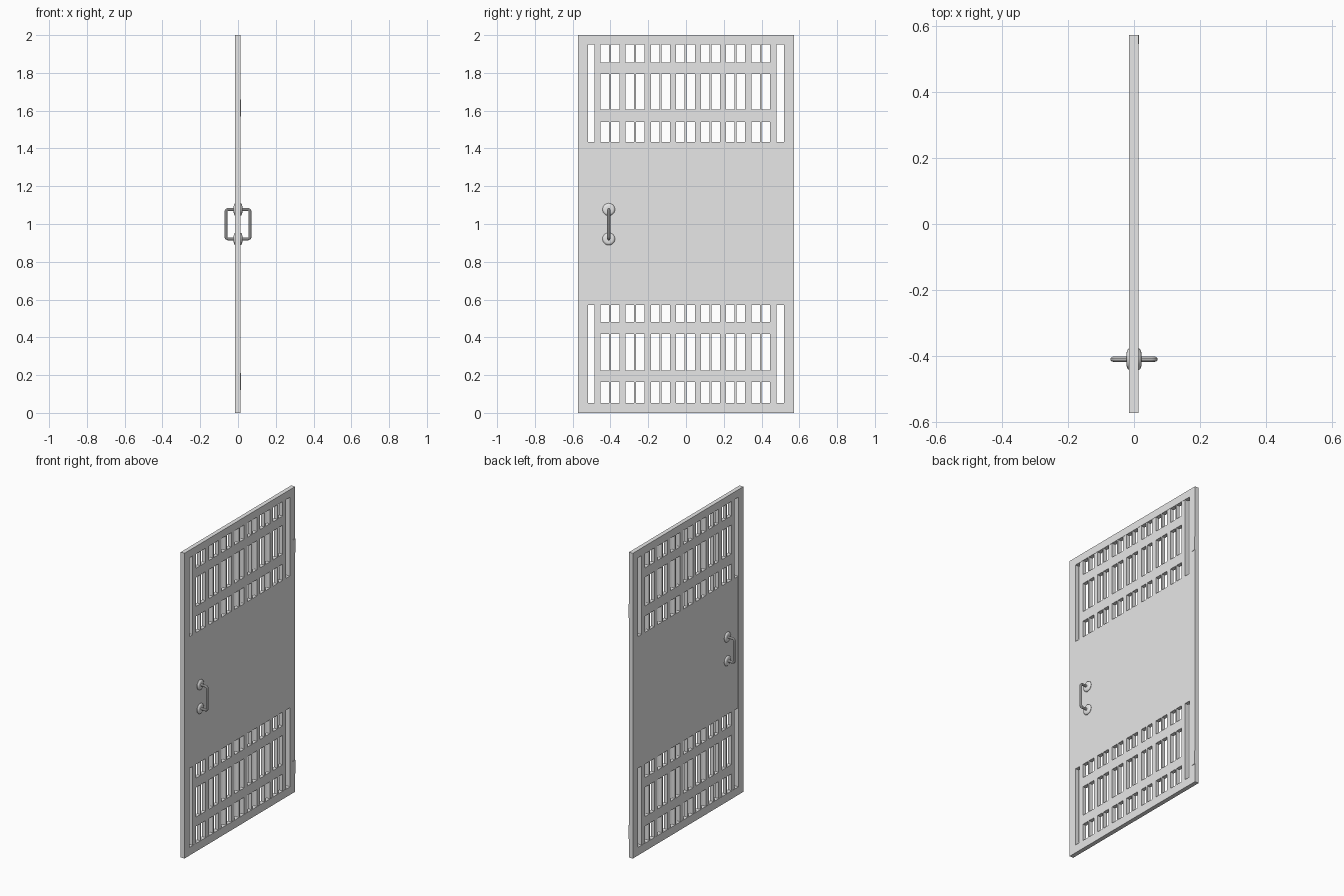
import bpy, bmesh, math
from mathutils import Matrix, Vector

cube = bpy.data.objects.get("Cube")
if cube:
    bpy.data.objects.remove(cube, do_unlink=True)

grey = bpy.data.materials.new("plain grey")
grey.use_nodes = True
grey.diffuse_color = (0.8, 0.8, 0.8, 1)
grey.node_tree.nodes["Principled BSDF"].inputs["Base Color"].default_value = (0.8, 0.8, 0.8, 1)


def add_object(name, data):
    ob = bpy.data.objects.new(name, data)
    bpy.context.collection.objects.link(ob)
    data.materials.append(grey)
    return ob


def mesh_object(name, bm):
    me = bpy.data.meshes.new(name)
    bm.to_mesh(me)
    bm.free()
    return add_object(name, me)


def activate(ob):
    bpy.ops.object.select_all(action='DESELECT')
    ob.select_set(True)
    bpy.context.view_layer.objects.active = ob


# Door layout: outer size, frame opening, slots and window rows
HALF, INNER = 0.572, 0.52
LOW, HIGH = 0.053, 1.95
SHIFT = -0.003
rows = [(LOW, 0.164), (0.225, 0.418), (0.48, 0.57),
        (1.433, 1.54), (1.605, 1.795), (1.855, HIGH)]
grilles = [(LOW, 0.57), (1.433, HIGH)]
slots = [(-INNER, -0.485), (0.48, INNER)]
panes = []
for i in range(-3, 4):
    c = SHIFT + i * 0.133
    panes += [(c - 0.05, c - 0.005), (c + 0.005, c + 0.05)]

y_cuts = sorted({-HALF, HALF} | {v for span in slots + panes for v in span})
z_cuts = sorted({0.0, 2.0} | {v for span in rows for v in span})


def inside(v, spans):
    return any(a < v < b for a, b in spans)


def in_frame(y, z):
    return abs(y) > INNER or not LOW < z < HIGH


def in_infill(y, z):
    if in_frame(y, z):
        return False
    pane = inside(y, panes) and inside(z, rows)
    slot = inside(y, slots) and inside(z, grilles)
    return not (pane or slot)


def plate(name, keep, thickness):
    """Sheet of grid cells chosen by a rule, thickened about the door plane."""
    bm = bmesh.new()
    for y0, y1 in zip(y_cuts, y_cuts[1:]):
        for z0, z1 in zip(z_cuts, z_cuts[1:]):
            if keep((y0 + y1) / 2, (z0 + z1) / 2):
                corners = [(y0, z0), (y1, z0), (y1, z1), (y0, z1)]
                bm.faces.new([bm.verts.new((-0.001, y, z)) for y, z in corners])
    bmesh.ops.remove_doubles(bm, verts=bm.verts, dist=1e-5)
    ob = mesh_object(name, bm)
    solid = ob.modifiers.new("thickness", 'SOLIDIFY')
    solid.thickness = thickness
    solid.offset = 0
    activate(ob)
    bpy.ops.object.modifier_apply(modifier=solid.name)


plate("door_frame", in_frame, 0.028)
plate("door_panel_and_grilles", in_infill, 0.025)

# Hinge leaves on the left-hand edge of the +x side
for name, z in (("lower_hinge", 0.165), ("upper_hinge", 1.615)):
    bm = bmesh.new()
    bmesh.ops.create_cube(bm, size=1, matrix=Matrix.Translation((0.0135, 0.558, z))
                          @ Matrix.Diagonal((0.004, 0.028, 0.09, 1)))
    mesh_object(name, bm)

# Pull handles: rounded bars on both sides, with domed rosettes
HY, TOP, BOTTOM, REACH, BEND = -0.409, 1.077, 0.921, 0.0635, 0.012


def handle(name, side):
    path = [(0, TOP)]
    for zc, start in ((TOP - BEND, 90), (BOTTOM + BEND, 0)):
        for k in range(6):
            a = math.radians(start - k * 18)
            path.append((REACH - BEND + BEND * math.cos(a), zc + BEND * math.sin(a)))
    path.append((0, BOTTOM))
    cu = bpy.data.curves.new(name, 'CURVE')
    cu.dimensions = '3D'
    cu.bevel_depth = 0.008
    cu.bevel_resolution = 3
    spline = cu.splines.new('POLY')
    spline.points.add(len(path) - 1)
    for p, (x, z) in zip(spline.points, path):
        p.co = (side * x, HY, z, 1)
    ob = add_object(name, cu)
    activate(ob)
    bpy.ops.object.convert(target='MESH')
    bpy.ops.object.shade_smooth_by_angle()


def rosette(name, side, z):
    profile = [(0.033, 0.008), (0.033, 0.014), (0.03, 0.0185),
               (0.025, 0.0215), (0.019, 0.0225), (0, 0.0225)]
    bm = bmesh.new()
    verts = [bm.verts.new((side * x, HY + r, z)) for r, x in profile]
    edges = [bm.edges.new(pair) for pair in zip(verts, verts[1:])]
    bmesh.ops.spin(bm, geom=verts + edges, cent=Vector((0, HY, z)), axis=(1, 0, 0),
                   angle=math.tau, steps=24)
    bmesh.ops.remove_doubles(bm, verts=bm.verts, dist=1e-5)
    bmesh.ops.recalc_face_normals(bm, faces=bm.faces)
    if sum(f.normal.x * side for f in bm.faces) < 0:
        bmesh.ops.reverse_faces(bm, faces=bm.faces)
    activate(mesh_object(name, bm))
    bpy.ops.object.shade_smooth_by_angle()


for label, side in (("left", 1), ("right", -1)):
    handle(label + "_handle", side)
    rosette(label + "_upper_rosette", side, TOP)
    rosette(label + "_lower_rosette", side, BOTTOM)
